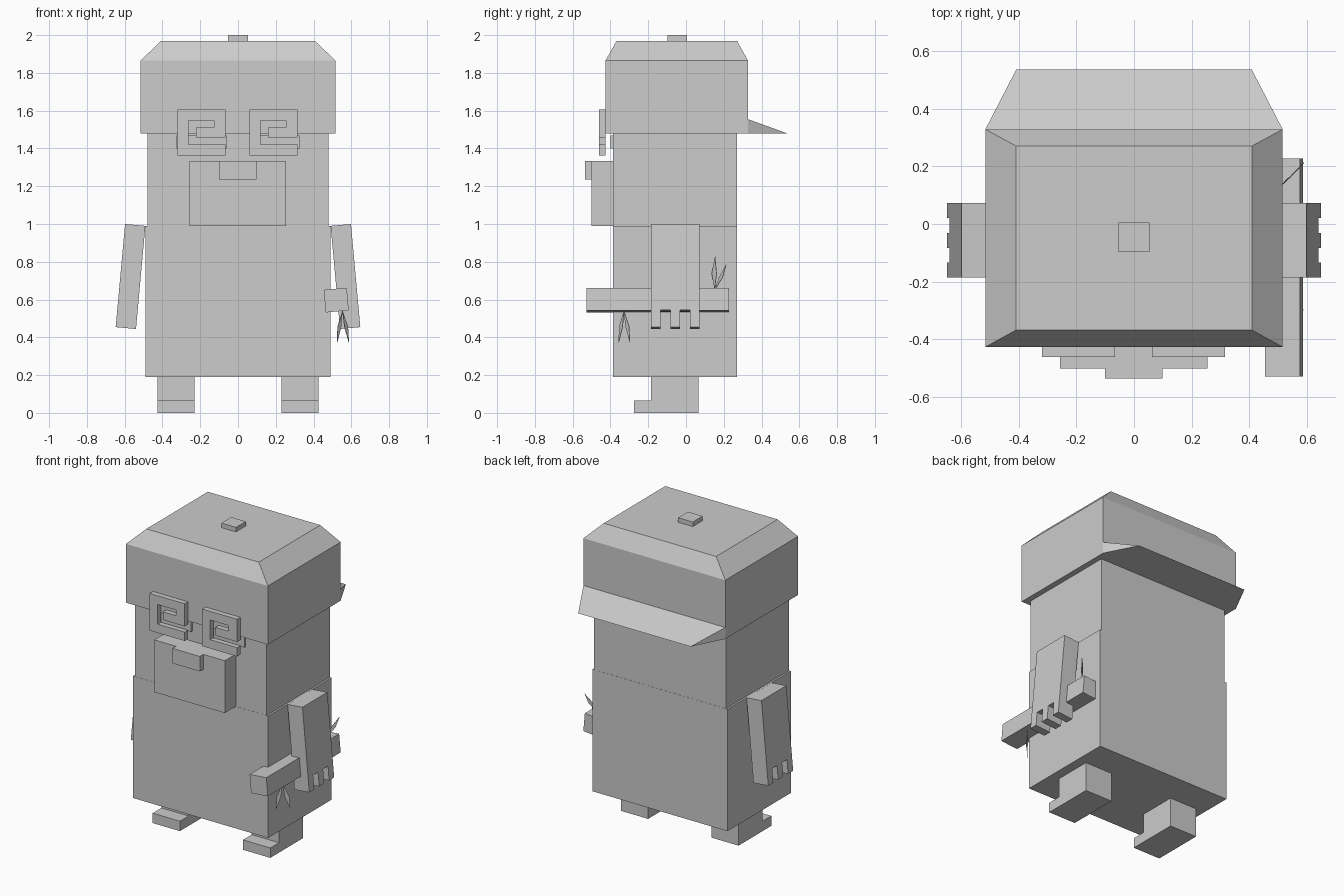
import bpy
import bmesh
from math import radians
from mathutils import Matrix, Vector

cube = bpy.data.objects.get("Cube")
if cube:
    bpy.data.objects.remove(cube, do_unlink=True)

grey = bpy.data.materials.new("light_grey")
grey.use_nodes = True
GREY = (0.604, 0.604, 0.604, 1)
grey.diffuse_color = GREY
grey.node_tree.nodes["Principled BSDF"].inputs["Base Color"].default_value = GREY

TILT = radians(5.2)


def finish(name, bm):
    bmesh.ops.recalc_face_normals(bm, faces=bm.faces)
    mesh = bpy.data.meshes.new(name)
    bm.to_mesh(mesh)
    bm.free()
    mesh.materials.append(grey)
    obj = bpy.data.objects.new(name, mesh)
    bpy.context.collection.objects.link(obj)
    return obj


def box(name, x, y, z):
    """Box from (low, high) ranges on each axis."""
    bm = bmesh.new()
    bmesh.ops.create_cube(bm, size=1)
    for v in bm.verts:
        v.co = [r[0] if c < 0 else r[1] for c, r in zip(v.co, (x, y, z))]
    return finish(name, bm)


def prism(name, outline, depth):
    """Extrude a closed planar outline along a depth vector."""
    bm = bmesh.new()
    face = bm.faces.new([bm.verts.new(p) for p in outline])
    new = bmesh.ops.extrude_face_region(bm, geom=[face])["geom"]
    bmesh.ops.translate(bm, vec=depth,
                        verts=[v for v in new if isinstance(v, bmesh.types.BMVert)])
    return finish(name, bm)


def hull(name, points):
    bm = bmesh.new()
    for p in points:
        bm.verts.new(p)
    bmesh.ops.convex_hull(bm, input=bm.verts)
    bmesh.ops.dissolve_limit(bm, angle_limit=0.01, verts=bm.verts, edges=bm.edges)
    return finish(name, bm)


# Body
box("lower_body", (-0.49, 0.49), (-0.387, 0.27), (0.19, 0.99))
box("upper_body", (-0.478, 0.478), (-0.386, 0.269), (0.99, 1.5))

# Hat: straight band, chamfered crown, button and rear brim
box("hat_band", (-0.515, 0.515), (-0.426, 0.328), (1.48, 1.865))
crown = box("hat_crown", (-0.515, 0.515), (-0.426, 0.328), (1.865, 1.97))
for v in crown.data.vertices:
    if v.co.z > 1.9:
        v.co.x = 0.408 if v.co.x > 0 else -0.408
        v.co.y = 0.27 if v.co.y > 0 else -0.367
box("hat_button", (-0.053, 0.053), (-0.097, 0.005), (1.97, 2.0))
hull("hat_brim", [(s * x, y, z) for s in (-1, 1) for x, y, z in
                  ((0.515, 0.328, 1.48), (0.515, 0.328, 1.555), (0.408, 0.535, 1.48))])

# Face
box("muzzle", (-0.257, 0.255), (-0.5, -0.38), (0.99, 1.333))
box("nose", (-0.1, 0.098), (-0.536, -0.49), (1.235, 1.333))

# Spiral glasses over plain eye plates
SPIRAL = [(0, 0), (0.254, 0), (0.254, 0.058), (0.058, 0.058), (0.058, 0.186),
          (0.192, 0.186), (0.192, 0.149), (0.096, 0.149), (0.096, 0.096),
          (0.254, 0.096), (0.254, 0.244), (0, 0.244)]
for side, x0 in (("right", -0.319), ("left", 0.062)):
    prism(side + "_spiral_lens", [(x0 + x, -0.46, 1.362 + z) for x, z in SPIRAL],
          (0, 0.034, 0))
    s = -1 if side == "right" else 1
    box(side + "_eye", sorted((s * 0.06, s * 0.326)), (-0.4, -0.38), (1.4, 1.468))

# Arms with three fingers, tilted outwards
HAND = [(-0.186, 0.274), (-0.186, -0.274), (-0.134, -0.274), (-0.134, -0.182),
        (-0.083, -0.182), (-0.083, -0.274), (-0.031, -0.274), (-0.031, -0.182),
        (0.02, -0.182), (0.02, -0.274), (0.072, -0.274), (0.072, 0.274)]
for side, s in (("right", -1), ("left", 1)):
    arm = prism(side + "_arm", [(-0.054, y, z) for y, z in HAND], (0.108, 0, 0))
    arm.data.transform(Matrix.Translation((s * 0.569, 0, 0.722))
                       @ Matrix.Rotation(-s * TILT, 4, "Y"))

# Legs and feet
for side, s in (("right", -1), ("left", 1)):
    leg = [(-0.275, 0), (0.065, 0), (0.065, 0.19), (-0.185, 0.19),
           (-0.185, 0.065), (-0.275, 0.065)]
    prism(side + "_leg", [(s * 0.328 - 0.099, y, z) for y, z in leg], (0.198, 0, 0))

# Held bar in the left hand
bar = box("held_bar", (-0.061, 0.061), (-0.528, 0.227), (-0.06, 0.06))
bar.data.transform(Matrix.Translation((0.52, 0, 0.597)) @ Matrix.Rotation(-TILT, 4, "Y"))


# Pointed leaves, lying in a diagonal upright plane
def leaf(name, base, tip, bulge):
    base, tip = Vector(base), Vector(tip)
    out = Vector((bulge, bulge, 0))
    mid = base.lerp(tip, 0.5)
    prism(name, [base, mid + out, tip, mid - out * 0.6], (0.002, -0.002, 0))


root = (0.552, -0.327, 0.54)
leaf("lower_leaf_a", root, (0.524, -0.355, 0.373), -0.012)
leaf("lower_leaf_b", root, (0.586, -0.296, 0.373), 0.012)
root = (0.53, 0.153, 0.65)
leaf("upper_leaf_a", root, (0.528, 0.155, 0.827), -0.016)
leaf("upper_leaf_b", root, (0.588, 0.214, 0.785), 0.012)
